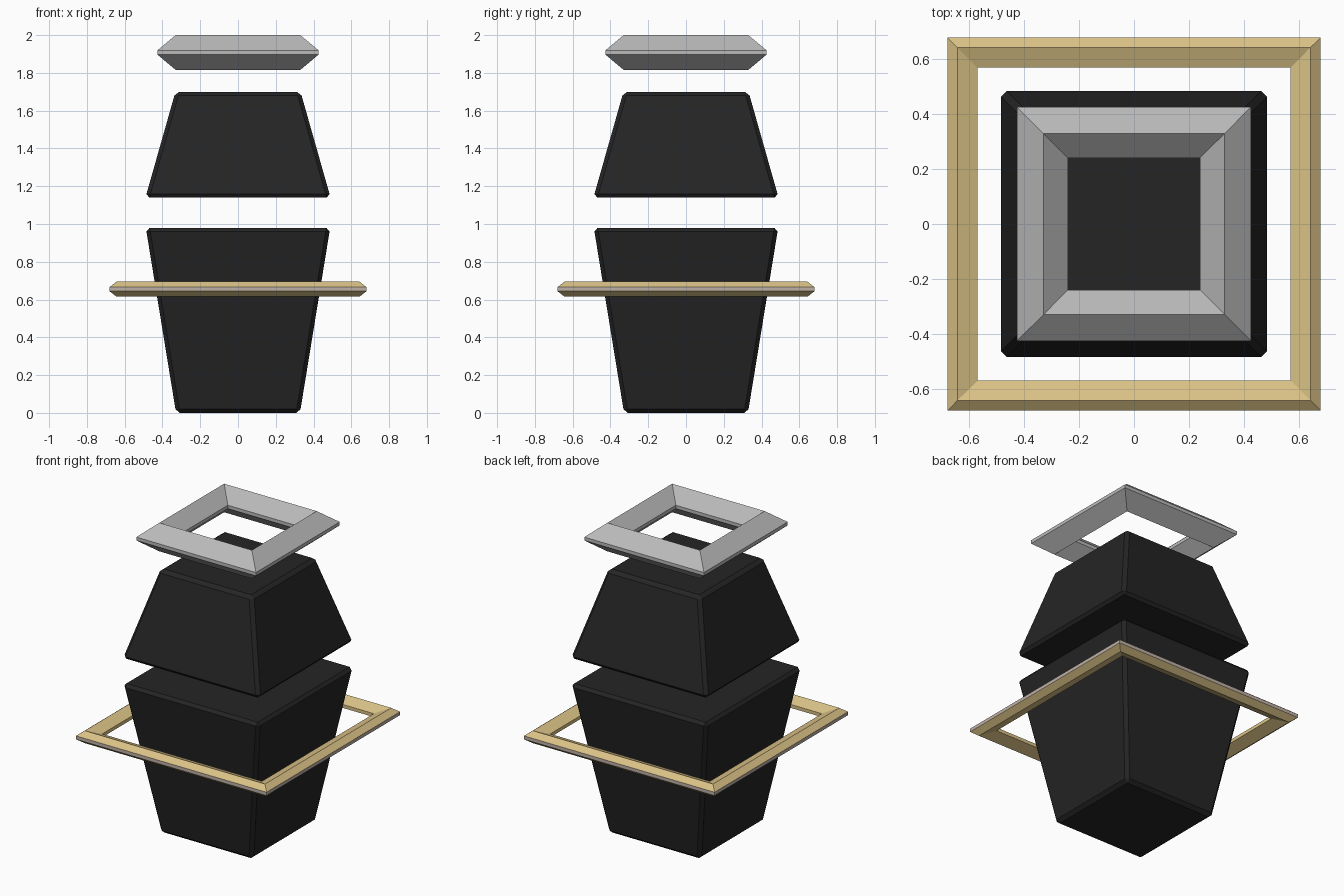
import bpy, bmesh

if "Cube" in bpy.data.objects:
    bpy.data.objects.remove(bpy.data.objects["Cube"])


def material(name, rgb):
    m = bpy.data.materials.new(name)
    m.diffuse_color = (*rgb, 1.0)
    m.use_nodes = True
    m.node_tree.nodes["Principled BSDF"].inputs["Base Color"].default_value = m.diffuse_color
    return m


BLACK = material("matte black", (0.018, 0.018, 0.018))
SILVER = material("silver grey", (0.49, 0.49, 0.49))
GOLD = material("pale gold", (0.70, 0.54, 0.24))
RIM = material("warm grey rim", (0.52, 0.44, 0.38))


def make_object(name, bm, mats):
    bmesh.ops.recalc_face_normals(bm, faces=bm.faces)
    mesh = bpy.data.meshes.new(name)
    bm.to_mesh(mesh)
    bm.free()
    for m in mats:
        mesh.materials.append(m)
    ob = bpy.data.objects.new(name, mesh)
    bpy.context.collection.objects.link(ob)
    return ob


def square(bm, half, z):
    return [bm.verts.new((sx * half, sy * half, z))
            for sx, sy in ((-1, -1), (1, -1), (1, 1), (-1, 1))]


def bridge(bm, a, b):
    return [bm.faces.new((a[i], a[(i + 1) % 4], b[(i + 1) % 4], b[i])) for i in range(4)]


def tapered_block(name, z0, half0, z1, half1):
    """Square tapered block with small chamfers on every edge."""
    bm = bmesh.new()
    low, high = square(bm, half0, z0), square(bm, half1, z1)
    bridge(bm, low, high)
    bm.faces.new(low)
    bm.faces.new(high)
    bmesh.ops.recalc_face_normals(bm, faces=bm.faces)
    bmesh.ops.bevel(bm, geom=bm.edges[:], offset=0.02, segments=1,
                    profile=0.5, affect='EDGES')
    return make_object(name, bm, [BLACK])


def square_ring(name, z, half_height, outer, ridge, inner, mats):
    """Mitred square ring with a six-sided section and thin vertical rims."""
    bm = bmesh.new()
    profile = [(outer, z - 0.011), (outer, z + 0.011), (ridge, z + half_height),
               (inner, z + 0.011), (inner, z - 0.011), (ridge, z - half_height)]
    loops = [square(bm, r, h) for r, h in profile]
    for i in range(6):
        faces = bridge(bm, loops[i], loops[(i + 1) % 6])
        if i == 0:  # outer rim
            for f in faces:
                f.material_index = len(mats) - 1
    return make_object(name, bm, mats)


# two tapered body blocks with a gap between them
tapered_block("lower_body", 0.0, 0.328, 0.98, 0.488)
tapered_block("upper_body", 1.14, 0.49, 1.70, 0.331)

# floating rings
square_ring("top_ring", 1.908, 0.092, 0.427, 0.33, 0.241, [SILVER])
square_ring("waist_ring", 0.655, 0.04, 0.68, 0.643, 0.57, [GOLD, RIM])
